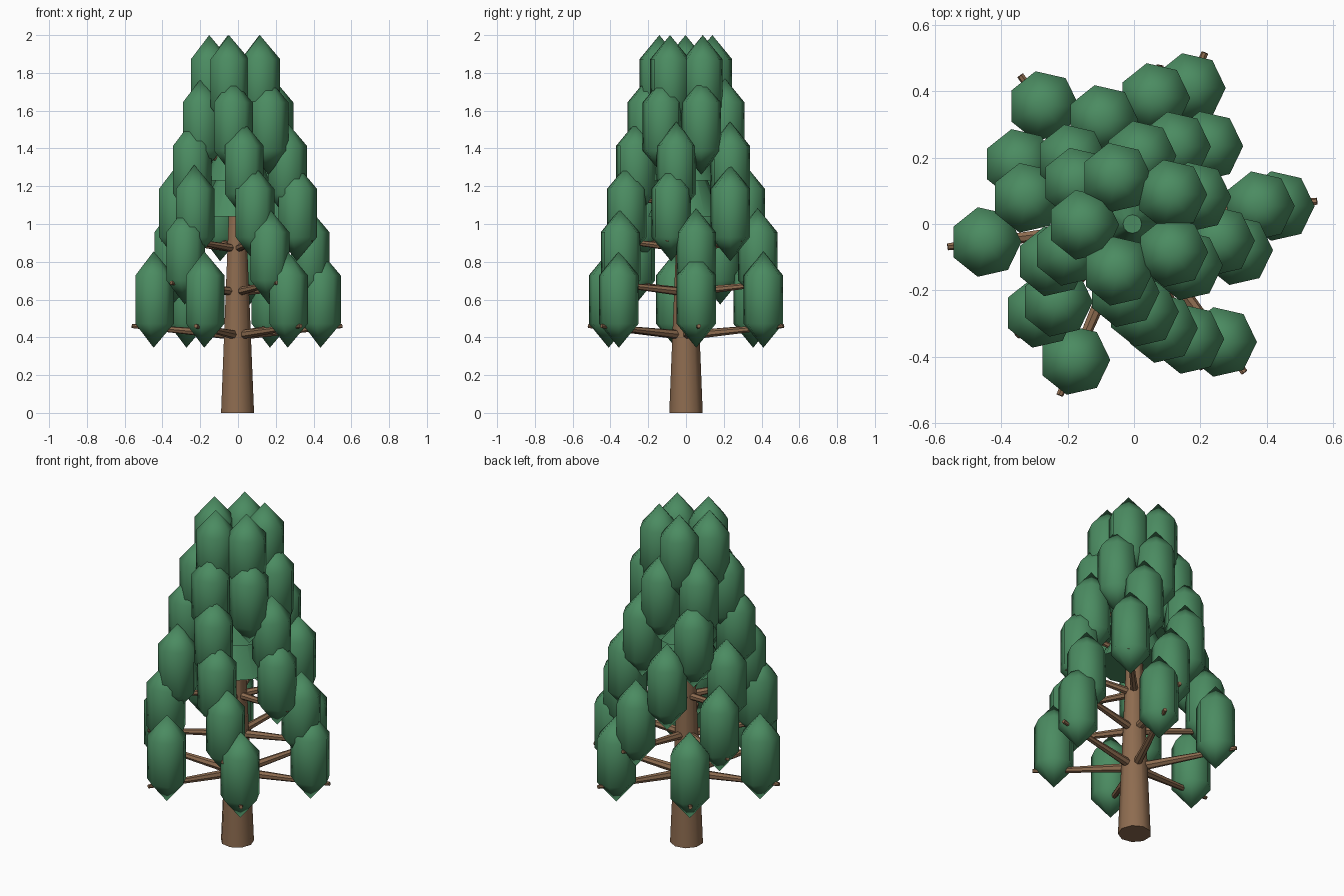
import bpy
from math import sin, cos, pi, radians
from mathutils import Vector

if "Cube" in bpy.data.objects:
    bpy.data.objects.remove(bpy.data.objects["Cube"])


def material(name, rgb):
    m = bpy.data.materials.new(name)
    m.diffuse_color = (*rgb, 1)
    m.use_nodes = True
    m.node_tree.nodes["Principled BSDF"].inputs["Base Color"].default_value = m.diffuse_color
    return m


GREEN = material("needle_green", (0.07, 0.26, 0.12))
BROWN = material("bark_brown", (0.27, 0.15, 0.08))
CX = -0.005  # trunk axis


def lathe(name, profile, sides, mat, loc, direction=(0, 0, 1), sharp=False):
    """Closed solid turned from (radius, height) points; radius 0 makes a tip."""
    verts, faces, rings = [], [], []
    for r, z in profile:
        start, n = len(verts), (sides if r else 1)
        verts += [(r * cos(2 * pi * k / sides), r * sin(2 * pi * k / sides), z) for k in range(n)]
        rings.append(list(range(start, start + n)))
    for a, b in zip(rings, rings[1:]):
        for k in range(sides):
            j = (k + 1) % sides
            if len(a) == 1:
                faces.append((a[0], b[j], b[k]))
            elif len(b) == 1:
                faces.append((a[k], a[j], b[0]))
            else:
                faces.append((a[k], a[j], b[j], b[k]))
    if len(rings[0]) > 1:
        faces.append(rings[0][::-1])
    if len(rings[-1]) > 1:
        faces.append(rings[-1])
    me = bpy.data.meshes.new(name)
    me.from_pydata(verts, [], faces)
    me.materials.append(mat)
    me.polygons.foreach_set("use_smooth", [True] * len(me.polygons))
    if sharp:
        me.set_sharp_from_angle(angle=radians(50))
    ob = bpy.data.objects.new(name, me)
    ob.location = loc
    ob.rotation_mode = 'QUATERNION'
    if tuple(direction) != (0, 0, 1):
        ob.rotation_quaternion = Vector(direction).to_track_quat('Z', 'Y')
    bpy.context.collection.objects.link(ob)
    return ob


# trunk
lathe("trunk", [(0.09, 0), (0.018, 1.75)], 9, BROWN, (CX, 0, 0), sharp=True)

# inner foliage: stacked cones around the upper trunk
for i, (base, radius, top) in enumerate([(1.04, 0.20, 1.42), (1.23, 0.17, 1.60), (1.42, 0.14, 1.80)]):
    lathe(f"core_foliage_{i + 1}", [(radius, base), (0.028, top)], 12, GREEN, (CX, 0, 0), sharp=True)

# tiers of branches, each carrying a seven-sided pointed foliage clump
CLUMP = [(0, -0.255), (0.1075, -0.1275), (0.1075, 0.1275), (0, 0.255)]
TIERS = [(6, 7), (5, 8), (6, 46), (5, 61), (6, 23), (5, 37)]  # count, first angle
for t, (count, phase) in enumerate(TIERS):
    reach = 0.445 - 0.0595 * t
    z = 0.60 + 0.229 * t
    for k in range(count):
        a = radians(phase + 360 * k / count)
        d = Vector((cos(a), sin(a), 0))
        root = Vector((CX, 0, z - 0.19))
        span = d * reach * 1.26 + Vector((0, 0, 0.05))
        lathe(f"branch_{t + 1}_{k + 1}", [(0.026 - 0.002 * t, 0), (0.011, span.length)],
              7, BROWN, root, span, sharp=True)
        lathe(f"foliage_{t + 1}_{k + 1}", CLUMP, 7, GREEN, Vector((CX, 0, z)) + d * reach)
